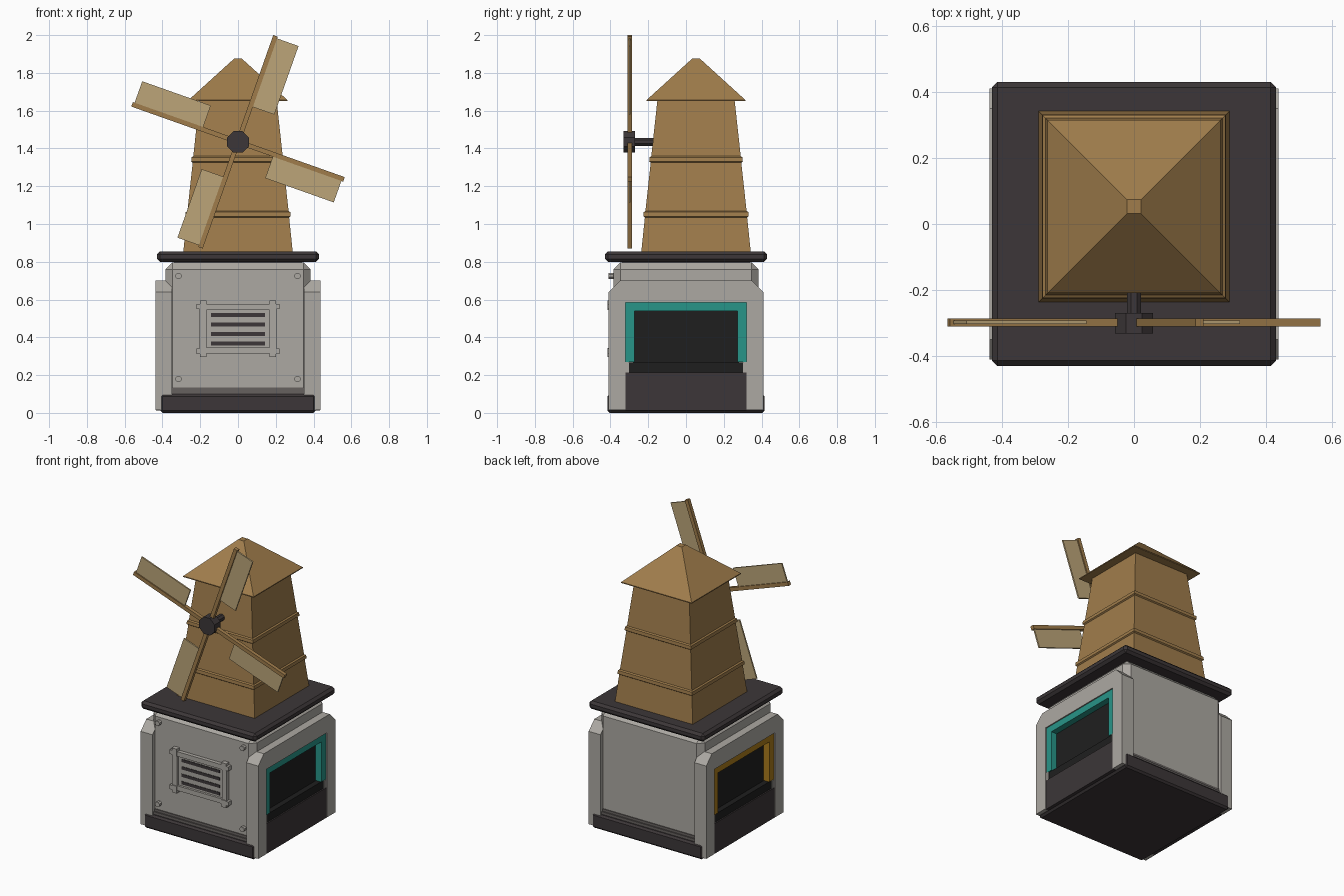
import bpy, bmesh, math
from mathutils import Matrix, Vector

if "Cube" in bpy.data.objects:
    bpy.data.objects.remove(bpy.data.objects["Cube"])


def material(name, srgb):
    rgba = [c ** 2.2 for c in srgb] + [1]
    m = bpy.data.materials.new(name)
    m.use_nodes = True
    m.diffuse_color = rgba
    m.node_tree.nodes["Principled BSDF"].inputs["Base Color"].default_value = rgba
    return m


WOOD = material("wood", (0.62, 0.485, 0.30))
SAIL = material("sail_cloth", (0.73, 0.64, 0.47))
GREY = material("light_grey", (0.67, 0.655, 0.63))
TRIM = material("trim_grey", (0.40, 0.38, 0.37))
DARK = material("dark_metal", (0.245, 0.225, 0.23))
BLACK = material("black", (0.14, 0.14, 0.14))
TEAL = material("teal", (0.17, 0.58, 0.53))
AMBER = material("amber", (0.66, 0.48, 0.13))


def finish(name, bm, mat):
    bmesh.ops.recalc_face_normals(bm, faces=bm.faces)
    mesh = bpy.data.meshes.new(name)
    bm.to_mesh(mesh)
    bm.free()
    mesh.materials.append(mat)
    obj = bpy.data.objects.new(name, mesh)
    bpy.context.collection.objects.link(obj)
    return obj


def box(name, mat, x, y, z, bevel=0, matrix=None):
    """Box from (min, max) ranges, optionally chamfered and transformed."""
    bm = bmesh.new()
    bmesh.ops.create_cube(bm, size=1)
    for v in bm.verts:
        v.co = Vector([sum(r) / 2 + c * (r[1] - r[0]) for c, r in zip(v.co, (x, y, z))])
    if bevel:
        bmesh.ops.bevel(bm, geom=bm.edges[:], offset=bevel, segments=1, affect='EDGES')
    if matrix:
        bm.transform(matrix)
    return finish(name, bm, mat)


def rod(name, mat, x, z, radius, y, sides, turn=0):
    """Cylinder lying along y."""
    bm = bmesh.new()
    bmesh.ops.create_cone(bm, cap_ends=True, segments=sides, radius1=radius,
                          radius2=radius, depth=y[1] - y[0])
    bm.transform(Matrix.Translation((x, sum(y) / 2, z))
                 @ Matrix.Rotation(math.pi / 2, 4, 'X') @ Matrix.Rotation(turn, 4, 'Z'))
    return finish(name, bm, mat)


def square_loft(name, mat, rings, cy):
    """Stack of square rings given as (height, half width)."""
    bm = bmesh.new()
    loops = [[bm.verts.new((sx * h, cy + sy * h, z))
              for sx, sy in ((-1, -1), (1, -1), (1, 1), (-1, 1))] for z, h in rings]
    for a, b in zip(loops, loops[1:]):
        for i in range(4):
            j = (i + 1) % 4
            bm.faces.new((a[i], a[j], b[j], b[i]))
    bm.faces.new(loops[0])
    bm.faces.new(loops[-1])
    return finish(name, bm, mat)


def side_profile(name, mat, half, x):
    """Extrude a y-mirrored (y, z) outline between two x values."""
    outline = half + [(-y, z) for y, z in reversed(half)]
    bm = bmesh.new()
    face = bm.faces.new([bm.verts.new((x[0], y, z)) for y, z in outline])
    ext = bmesh.ops.extrude_face_region(bm, geom=[face])["geom"]
    bmesh.ops.translate(bm, vec=(x[1] - x[0], 0, 0),
                        verts=[e for e in ext if isinstance(e, bmesh.types.BMVert)])
    return finish(name, bm, mat)


def span(c, h):
    return (c - h, c + h)


# Base cabinet
box("plinth", DARK, span(0, .412), span(0, .416), (0, .1), .012)
box("cabinet", GREY, span(0, .385), span(0, .385), (.03, .795), .037)
box("lower_trim", TRIM, span(0, .35), span(0, .397), (.09, .118))
box("upper_trim", TRIM, span(0, .35), span(0, .39), (.118, .135))
box("neck", DARK, span(0, .34), span(0, .34), (.78, .81))
box("lid", DARK, span(0, .43), span(0, .43), (.8, .855), .016)

# Side housings with a framed display opening
for s, side, colour in ((1, "left", TEAL), (-1, "right", AMBER)):
    def out(a, b):
        return tuple(sorted((s * a, s * b)))
    side_profile(side + "_housing", GREY,
                 [(.32, .585), (.32, .015), (.41, .015), (.41, .64), (.35, .7)],
                 out(.35, .438))
    side_profile(side + "_frame", colour,
                 [(.272, .54), (.272, .27), (.32, .27), (.32, .587)], out(.38, .43))
    box(side + "_screen", BLACK, out(.38, .388), span(0, .28), (.22, .55))
    box(side + "_ledge", BLACK, out(.38, .425), span(0, .303), (.21, .268))
    box(side + "_lower_panel", DARK, out(.38, .434), span(0, .32), (.012, .215))
    for t in (-1, 1):
        box(side + "_frame_foot", GREY, out(.38, .432), span(t * .311, .009), (.215, .27))

# Front vent
VZ = .445
box("vent_panel", GREY, span(0, .168), (-.395, -.38), span(VZ, .1))
for s in (-1, 1):
    box("vent_upright", GREY, span(s * .185, .018), (-.41, -.38), span(VZ, .13))
    box("vent_rail", GREY, span(0, .2), (-.41, -.38), span(VZ + s * .115, .016))
    for t in (-1, 1):
        box("vent_corner_tall", GREY, span(s * .184, .018), (-.416, -.38),
            span(VZ + t * .125, .024))
        box("vent_corner_wide", GREY, span(s * .194, .026), (-.416, -.38),
            span(VZ + t * .118, .014))
for i in range(4):
    box("vent_slot", DARK, span(0, .142), (-.398, -.39), span(.368 + i * .05, .01))

# Front bolts
for sx in (-1, 1):
    for z in (.18, .725):
        rod("bolt", GREY, sx * .315, z, .017, (-.41, -.38), 8, math.pi / 8)

# Tower with two board ridges
CY = .053


def tower_half(z):
    return .29 - (z - .855) * .107


rings = [(.85, .29)]
for z in (1.035, 1.325):
    h = tower_half(z)
    rings += [(z, h), (z + .006, h + .008), (z + .028, h + .006), (z + .034, h - .003)]
rings.append((1.66, tower_half(1.66)))
square_loft("tower", WOOD, rings, CY)
square_loft("roof", WOOD, [(1.65, .262), (1.656, .262), (1.875, .021)], CY)

# Windmill wheel
HUB = Vector((0, -.3, 1.435))
rod("axle", DARK, 0, HUB.z, .023, (-.29, -.13), 8, math.pi / 8)
rod("hub", DARK, 0, HUB.z, .062, (-.331, -.27), 8, math.pi / 8)
for i in range(4):
    spin = Matrix.Translation(HUB) @ Matrix.Rotation(math.radians(19.5 + 90 * i), 4, 'Y')
    box("blade_arm", WOOD, (.02, .595), span(.002, .0125), span(0, .0125), 0, spin)
    box("blade_sail", SAIL, (.2, .585), span(.002, .005), (-.133, -.008), 0, spin)
